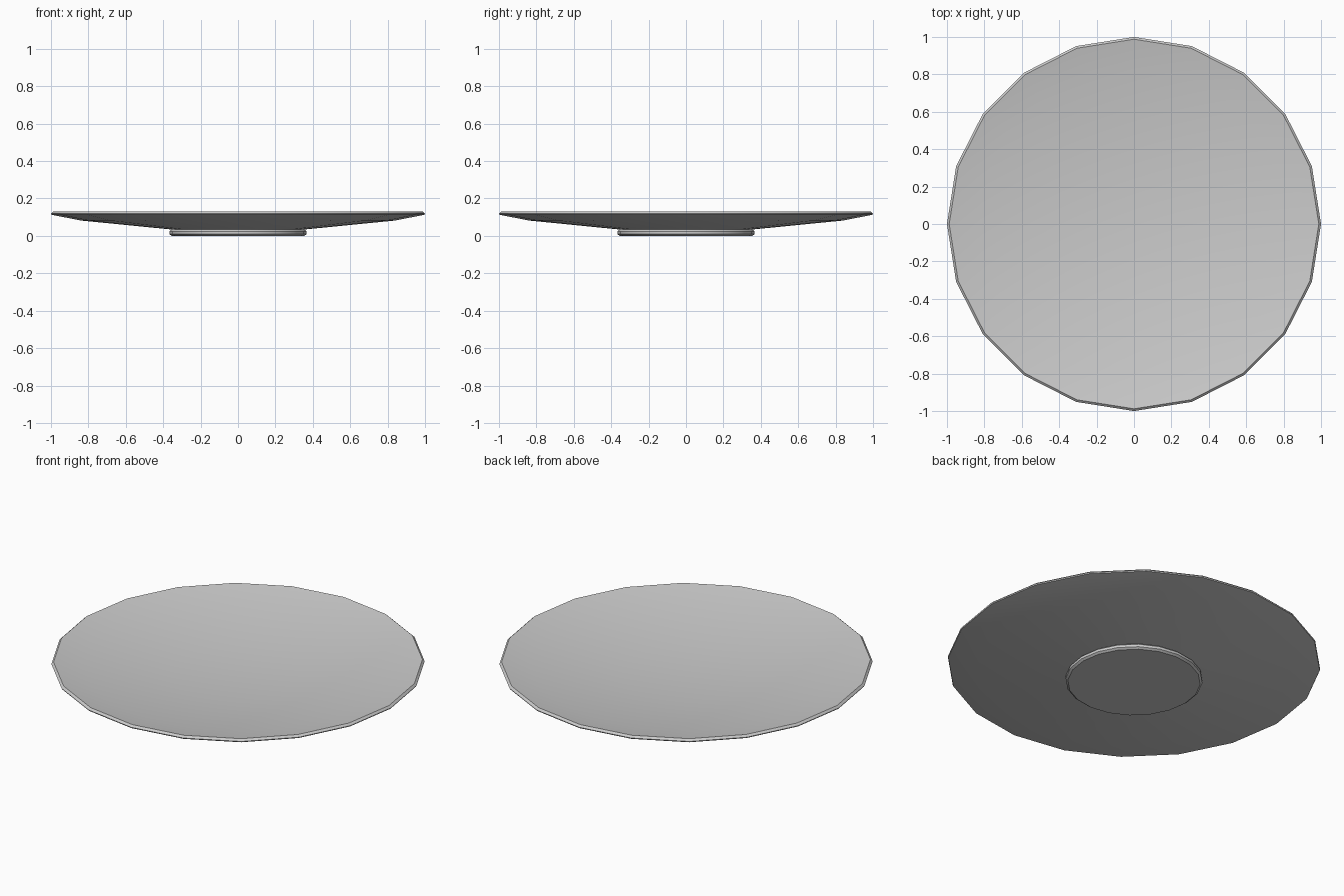
import bpy, bmesh
from math import sin, cos, tau, radians

if "Cube" in bpy.data.objects:
    bpy.data.objects.remove(bpy.data.objects["Cube"])

SIDES = 20

def lathe(name, profile):
    """Revolve an (r, z) profile around z; r == 0 closes to a point."""
    bm = bmesh.new()
    rings = []
    for r, z in profile:
        if r == 0:
            rings.append([bm.verts.new((0, 0, z))] * SIDES)
        else:
            rings.append([bm.verts.new((r * cos(tau * i / SIDES), r * sin(tau * i / SIDES), z))
                          for i in range(SIDES)])
    for a, b in zip(rings, rings[1:]):
        for i in range(SIDES):
            j = (i + 1) % SIDES
            bm.faces.new(list(dict.fromkeys((a[i], a[j], b[j], b[i]))))
    bmesh.ops.recalc_face_normals(bm, faces=bm.faces)
    mesh = bpy.data.meshes.new(name)
    bm.to_mesh(mesh)
    bm.free()
    obj = bpy.data.objects.new(name, mesh)
    bpy.context.collection.objects.link(obj)
    bpy.ops.object.select_all(action='DESELECT')
    obj.select_set(True)
    bpy.context.view_layer.objects.active = obj
    bpy.ops.object.shade_smooth_by_angle(angle=radians(35))
    return obj

# Shallow plate with bevelled foot, underside, thin rim and dished top
lathe("plate", [
    (0, 0), (0.355, 0), (0.367, 0.009), (0.367, 0.024), (0.355, 0.034),
    (0.84, 0.082), (0.997, 0.113), (1.0, 0.119), (0.988, 0.13),
    (0.83, 0.10), (0.355, 0.052), (0, 0.046),
])
